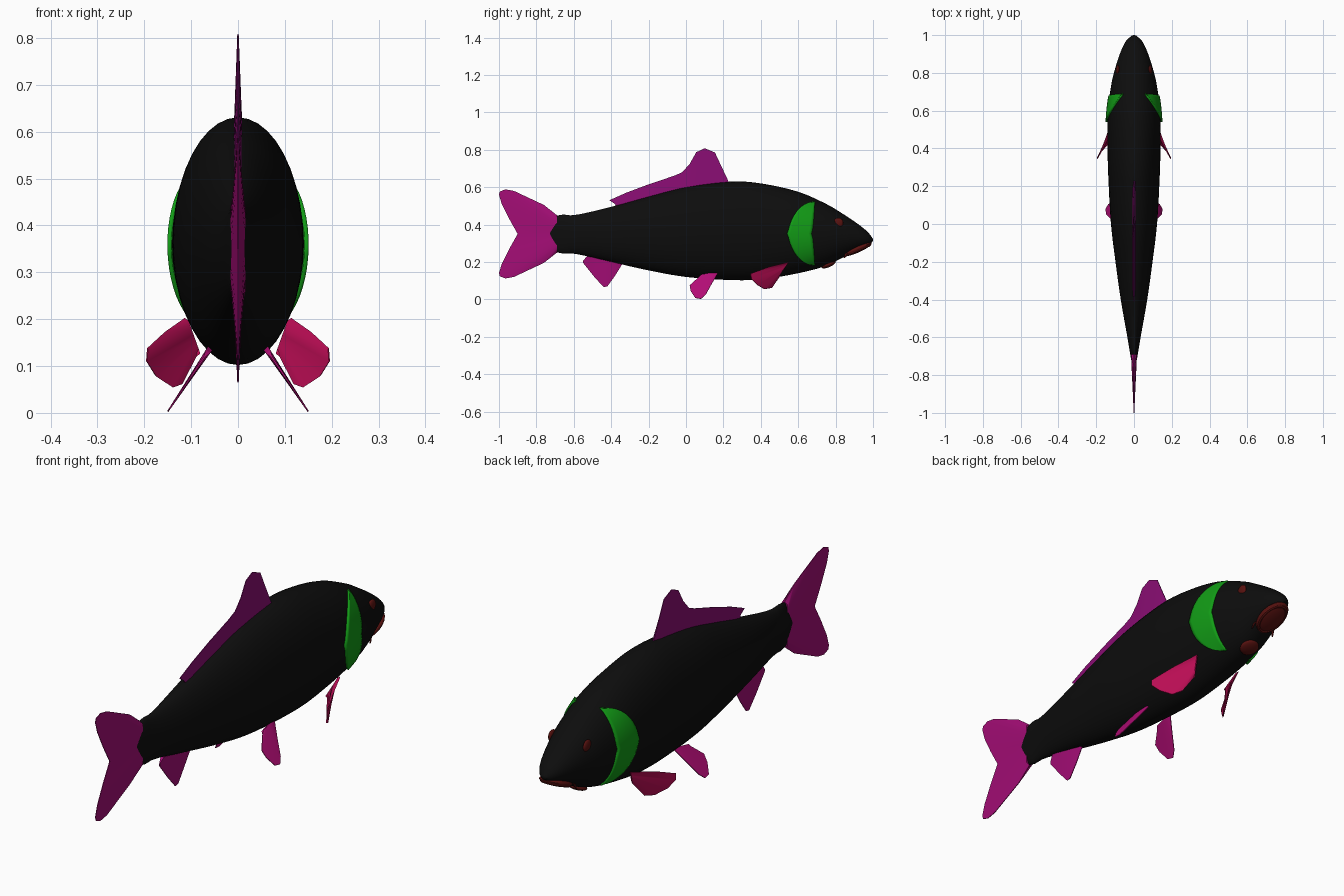
import bpy
import bmesh
import math
from mathutils import Vector, Matrix

default = bpy.data.objects.get("Cube")
if default:
    bpy.data.objects.remove(default, do_unlink=True)


def material(name, red, green, blue):
    mat = bpy.data.materials.new(name)
    mat.use_nodes = True
    colour = (red, green, blue, 1)
    mat.diffuse_color = colour
    shader = mat.node_tree.nodes["Principled BSDF"]
    shader.inputs["Base Color"].default_value = colour
    shader.inputs["Roughness"].default_value = 0.7
    return mat


BLACK = material("body black", .004, .004, .004)
PURPLE = material("dorsal purple", .25, .004, .17)
MAGENTA = material("tail magenta", .37, .004, .18)
PINK = material("pelvic pink", .45, .004, .18)
CRIMSON = material("pectoral crimson", .5, .004, .09)
DARK_RED = material("mouth dark red", .1, .006, .005)
GREEN = material("gill green", .006, .33, .008)

# Body sections: position along the fish, belly height, back height, half width
SECTIONS = [
    (-.775, .345, .355, .004), (-.735, .30, .40, .012), (-.69, .25, .45, .02),
    (-.6, .245, .45, .035), (-.4, .2, .495, .07), (-.2, .155, .55, .098),
    (0, .12, .6, .122), (.25, .103, .63, .136), (.4, .107, .62, .14),
    (.6, .14, .575, .138), (.75, .18, .51, .118), (.85, .23, .45, .092),
    (.93, .268, .395, .063), (.975, .29, .357, .037), (.995, .305, .33, .014),
]


def slope(i, k):
    a, b = SECTIONS[max(i - 1, 0)], SECTIONS[min(i + 1, len(SECTIONS) - 1)]
    return (b[k] - a[k]) / (b[0] - a[0])


def section(y):
    """Belly, back and half width at y, by smooth interpolation."""
    i = 0
    while i < len(SECTIONS) - 2 and y > SECTIONS[i + 1][0]:
        i += 1
    a, b = SECTIONS[i], SECTIONS[i + 1]
    span = b[0] - a[0]
    t = (y - a[0]) / span
    ease = t * t * (3 - 2 * t)
    return [a[k] + (b[k] - a[k]) * ease
            + span * t * (1 - t) * ((1 - t) * slope(i, k) - t * slope(i + 1, k))
            for k in (1, 2, 3)]


def side_x(y, z):
    """Half width of the body surface at a given length and height."""
    low, high, width = section(y)
    ratio = (z - (low + high) / 2) / ((high - low) / 2)
    return width * math.sqrt(max(0, 1 - ratio * ratio))


def finish(name, bm, mat, mirrored=False):
    bmesh.ops.recalc_face_normals(bm, faces=bm.faces[:])
    mesh = bpy.data.meshes.new(name)
    bm.to_mesh(mesh)
    bm.free()
    mesh.materials.append(mat)
    obj = bpy.data.objects.new(name, mesh)
    bpy.context.collection.objects.link(obj)
    bpy.ops.object.select_all(action="DESELECT")
    obj.select_set(True)
    bpy.context.view_layer.objects.active = obj
    bpy.ops.object.shade_smooth_by_angle(angle=math.radians(40))
    if mirrored:
        obj.modifiers.new("Mirror", "MIRROR").use_axis[0] = True
    return obj


def loft(name, rings, mat, mirrored=False):
    """Closed tube through equal rings of points, capped at both ends."""
    bm = bmesh.new()
    loops = [[bm.verts.new(p) for p in ring] for ring in rings]
    count = len(loops[0])
    for a, b in zip(loops, loops[1:]):
        for i in range(count):
            j = (i + 1) % count
            bm.faces.new((a[i], a[j], b[j], b[i]))
    bm.faces.new(loops[0])
    bm.faces.new(loops[-1])
    return finish(name, bm, mat, mirrored)


def fin(name, root, edge, mat, thick, normal=(1, 0, 0), mirrored=False):
    """Blade from a root line (two ends) to an outer edge, thinning outward."""
    side = Vector(normal).normalized()
    start, end = Vector(root[0]), Vector(root[1])
    rings = []
    for i, point in enumerate(edge):
        base = start.lerp(end, i / (len(edge) - 1))
        tip = Vector(point)
        rings.append([base + side * thick, tip + side * .0015,
                      tip - side * .0015, base - side * thick])
    return loft(name, rings, mat, mirrored)


def flat(points):
    """Points on the middle plane, given as length and height."""
    return [(0, y, z) for y, z in points]


def blob(name, centre, size, mat, tilt=0, mirrored=False):
    bm = bmesh.new()
    place = (Matrix.Translation(centre) @ Matrix.Rotation(tilt, 4, "X")
             @ Matrix.Diagonal((*size, 1)))
    bmesh.ops.create_uvsphere(bm, u_segments=24, v_segments=14, radius=1, matrix=place)
    return finish(name, bm, mat, mirrored)


# Body: oval rings from the tail wedge to the rounded snout
body_rings = []
steps, around = 70, 40
for s in range(steps + 1):
    y = -.775 + 1.77 * math.sin(s / steps * math.pi / 2)
    low, high, width = section(y)
    body_rings.append([
        (width * math.cos(a), y, (low + high) / 2 + (high - low) / 2 * math.sin(a))
        for a in (math.tau * i / around for i in range(around))])
loft("body", body_rings, BLACK)
blob("snout_tip", (0, .985, .318), (.02, .015, .015), BLACK)

# Fins on the middle plane
fin("dorsal_fin", flat([(.23, .61), (-.37, .49)]),
    flat([(.23, .625), (.19, .71), (.155, .785), (.10, .808), (.055, .787), (.02, .725),
          (-.02, .68), (-.06, .662), (-.2, .615), (-.32, .57), (-.41, .53), (-.38, .51)]),
    PURPLE, .01)
fin("anal_fin", flat([(-.34, .2), (-.53, .23)]),
    flat([(-.34, .19), (-.38, .125), (-.42, .07), (-.44, .065), (-.49, .12), (-.55, .195),
          (-.55, .207)]),
    MAGENTA, .008)

# Forked tail fin: one lobe outline, reflected about the middle height
lobe = [(-.69, .45), (-.76, .505), (-.92, .58), (-.965, .588), (-.995, .577), (-1, .56),
        (-.985, .51), (-.945, .43)]
lower = [(y, .7 - z) for y, z in reversed(lobe)]
fin("tail_fin", flat([(-.69, .44), (-.69, .26)]),
    flat(lobe + [(-.9, .35)] + lower), MAGENTA, .016)

# Paired fins
fin("pectoral_fins", [(.11, .55, .20), (.085, .5, .13)],
    [(.115, .55, .20), (.155, .44, .172), (.193, .345, .137), (.195, .35, .11),
     (.175, .38, .078), (.14, .42, .055), (.12, .46, .062), (.09, .5, .12)],
    CRIMSON, .006, (.75, .45, .5), True)


def splay(y, z):
    return (.058 + (.14 - z) * .67, y, z)


fin("pelvic_fins", [splay(.17, .145), splay(.08, .13)],
    [splay(y, z) for y, z in [(.17, .14), (.13, .07), (.105, .025), (.08, .003), (.05, .008),
                              (.025, .045), (.02, .075), (.07, .12)]],
    PINK, .006, (.83, 0, .56), True)

# Gill covers: crescent plates that follow the flank
bm = bmesh.new()
rows = []
for r in range(25):
    angle = math.pi * (r / 24 - .5) * .97
    z = .352 + .17 * math.sin(angle)
    front = .67 + .018 * abs(math.sin(angle)) ** .5
    depth = .13 * math.cos(angle)
    row = []
    for c in range(9):
        y = front - depth * c / 8
        row.append(bm.verts.new((side_x(y, z) + .002 + .004 * c / 8, y, z)))
    rows.append(row)
for a, b in zip(rows, rows[1:]):
    for c in range(8):
        bm.faces.new((a[c], a[c + 1], b[c + 1], b[c]))
gills = finish("gill_covers", bm, GREEN, True)
plate = gills.modifiers.new("Thickness", "SOLIDIFY")
plate.thickness = .009
plate.offset = 0

# Eyes
blob("eyes", (side_x(.815, .41) - .002, .815, .41), (.01, .026, .026), DARK_RED,
     mirrored=True)

# Mouth, lips and chin under the snout
slant = math.radians(23)
blob("mouth", (0, .912, .268), (.06, .088, .02), DARK_RED, slant)
bm = bmesh.new()
tilted = Matrix.Translation((0, .912, .262)) @ Matrix.Rotation(slant, 4, "X")
lip = []
for i in range(33):
    a = math.tau * i / 32
    ring = [tilted @ Vector(((.048 + .009 * math.cos(b)) * math.cos(a),
                             (.074 + .009 * math.cos(b)) * math.sin(a),
                             .009 * math.sin(b)))
            for b in (math.tau * j / 8 for j in range(8))]
    lip.append(ring)
bm.free()
loft("lips", lip, DARK_RED)
blob("chin", (0, .762, .186), (.042, .04, .014), DARK_RED, slant)

# Short barbels at the mouth corners
fin("barbels", [(.05, .865, .25), (.05, .85, .245)],
    [(.056, .85, .222), (.056, .845, .222)], DARK_RED, .003, mirrored=True)
